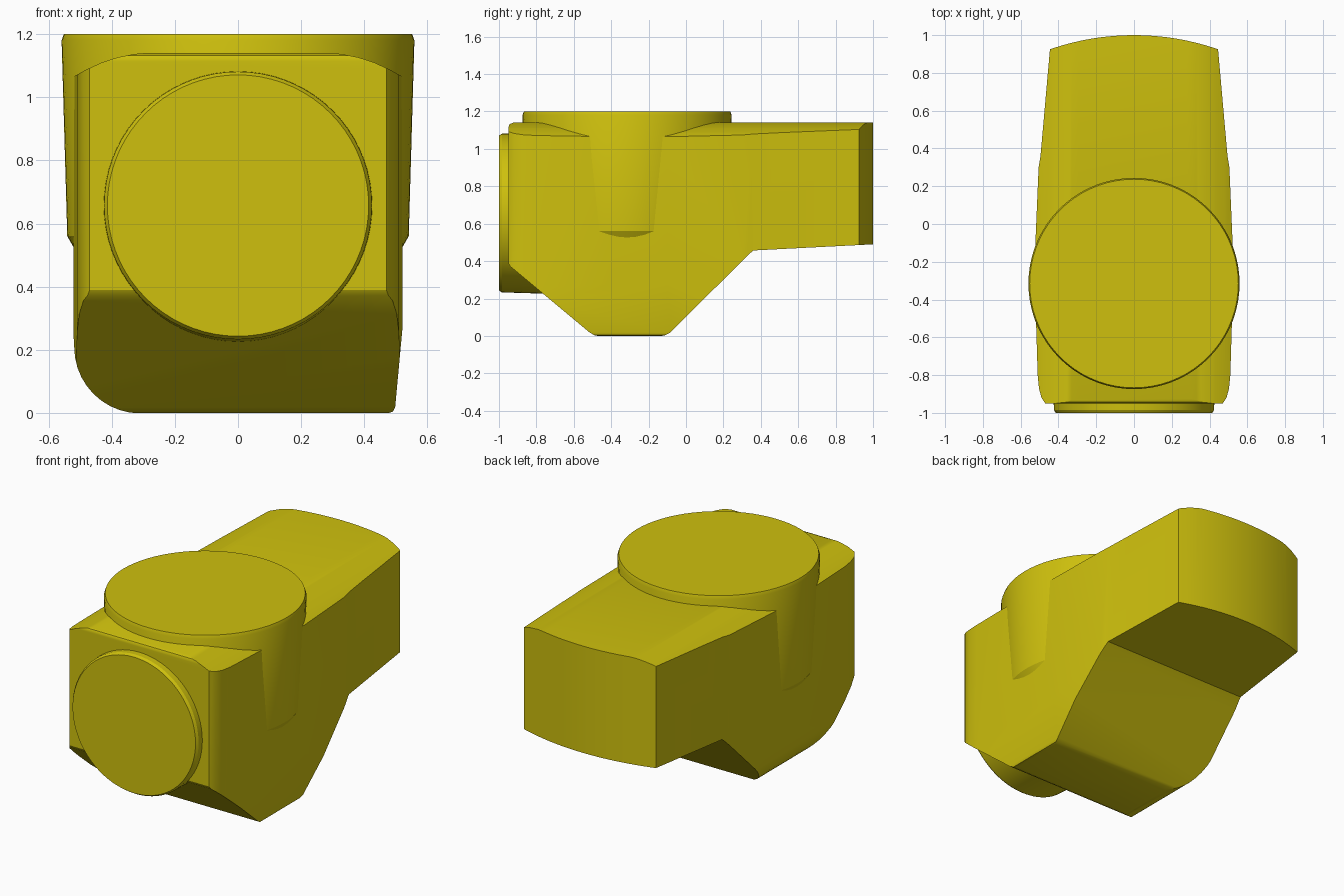
import bpy, bmesh, math
from mathutils import Vector

if "Cube" in bpy.data.objects:
    bpy.data.objects.remove(bpy.data.objects["Cube"])

yellow = bpy.data.materials.new("olive yellow")
yellow.diffuse_color = (0.62, 0.53, 0.004, 1)
yellow.use_nodes = True
yellow.node_tree.nodes["Principled BSDF"].inputs["Base Color"].default_value = yellow.diffuse_color


def make_object(name, bm):
    bmesh.ops.recalc_face_normals(bm, faces=bm.faces[:])
    mesh = bpy.data.meshes.new(name)
    bm.to_mesh(mesh)
    bm.free()
    mesh.materials.append(yellow)
    obj = bpy.data.objects.new(name, mesh)
    bpy.context.collection.objects.link(obj)
    return obj


def prism(name, outline, place, low, high):
    """Extrude a 2D outline; place(a, b, t) gives the 3D point."""
    bm = bmesh.new()
    rings = [[bm.verts.new(place(a, b, t)) for a, b in outline] for t in (low, high)]
    n = len(outline)
    for ring in rings:
        bm.faces.new(ring)
    for i in range(n):
        j = (i + 1) % n
        bm.faces.new((rings[0][i], rings[0][j], rings[1][j], rings[1][i]))
    return make_object(name, bm)


def turned(name, profile, place, n=72):
    """Solid of revolution from (radius, height) pairs."""
    bm = bmesh.new()
    rings = []
    for r, h in profile:
        rings.append([bm.verts.new(place(r * math.cos(2 * math.pi * i / n),
                                         r * math.sin(2 * math.pi * i / n), h))
                      for i in range(n)])
    bm.faces.new(rings[0])
    bm.faces.new(rings[-1])
    for lo, hi in zip(rings, rings[1:]):
        for i in range(n):
            j = (i + 1) % n
            bm.faces.new((lo[i], lo[j], hi[j], hi[i]))
    return make_object(name, bm)


# Side outline (y, z): body block, sloping foot and rear arm
side = [(-0.95, 0.39), (-0.95, 1.115), (-0.943, 1.132), (-0.925, 1.14),
        (1.1, 1.14), (1.1, 0.495), (0.36, 0.457), (0.335, 0.435),
        (-0.085, 0.018), (-0.11, 0.004), (-0.13, 0.0),
        (-0.47, 0.0), (-0.49, 0.004), (-0.515, 0.018), (-0.94, 0.372)]

# Front outline (x, z): domed top, one large and one small lower corner
dome = [(0.522, 1.065), (0.48, 1.088), (0.43, 1.111), (0.38, 1.127), (0.33, 1.137), (0.29, 1.1405)]
front = [(0.478, 0.0), (0.491, 0.004), (0.498, 0.018), (0.524, 0.3)]
front += dome + [(0.29, 1.2), (-0.29, 1.2)] + [(-x, z) for x, z in reversed(dome)]
front += [(-0.524, 0.3)]
for k in range(11):
    a = math.pi + math.pi / 2 * k / 10
    front.append((-0.31 + 0.209 * math.cos(a), 0.209 + 0.21 * math.sin(a) - 0.0005))

# Plan outline (x, y): tapering sides, rounded nose corners, bowed rear end
flank = [(0.465, -0.97), (0.47, -0.95), (0.49, -0.92), (0.503, -0.87), (0.51, -0.8),
         (0.522, -0.4), (0.522, -0.1), (0.505, 0.3), (0.495, 0.36), (0.445, 0.925)]
R = (0.445 ** 2 + 0.075 ** 2) / (2 * 0.075)
arc = []
for k in range(1, 16):
    x = 0.445 - 0.89 * k / 16
    arc.append((x, 1.0 - R + math.sqrt(R * R - x * x)))
plan = flank + arc + [(-x, y) for x, y in reversed(flank)]

# Body: the common volume of the three outlines
body = prism("main_body", side, lambda a, b, t: (t, a, b), -0.7, 0.7)
cutters = [prism("front_cutter", front, lambda a, b, t: (a, t, b), -1.3, 1.3),
           prism("plan_cutter", plan, lambda a, b, t: (a, b, t), -0.3, 1.5)]
for cutter in cutters:
    cutter.hide_render = True
    mod = body.modifiers.new("trim", 'BOOLEAN')
    mod.operation = 'INTERSECT'
    mod.solver = 'EXACT'
    mod.object = cutter
bpy.context.view_layer.update()
result = bpy.data.meshes.new_from_object(
    body.evaluated_get(bpy.context.evaluated_depsgraph_get()))
body.modifiers.clear()
body.data = result
result.materials.clear()
result.materials.append(yellow)
for poly in result.polygons:
    poly.material_index = 0
for cutter in cutters:
    bpy.data.objects.remove(cutter)

# Round turret on top, tapering down into the flanks
turret = turned("top_turret",
                [(0.49, 0.47), (0.541, 0.56), (0.559, 1.18), (0.552, 1.2)],
                lambda a, b, h: (a, b - 0.315, h))

# Round cap on the front
cap = turned("front_cap",
             [(0.436, -0.6), (0.424, -0.985), (0.414, -1.0)],
             lambda a, b, h: (a, h, b + 0.657))

for obj in (body, turret, cap):
    bpy.ops.object.select_all(action='DESELECT')
    obj.select_set(True)
    bpy.context.view_layer.objects.active = obj
    bpy.ops.object.shade_smooth_by_angle(angle=math.radians(25))
